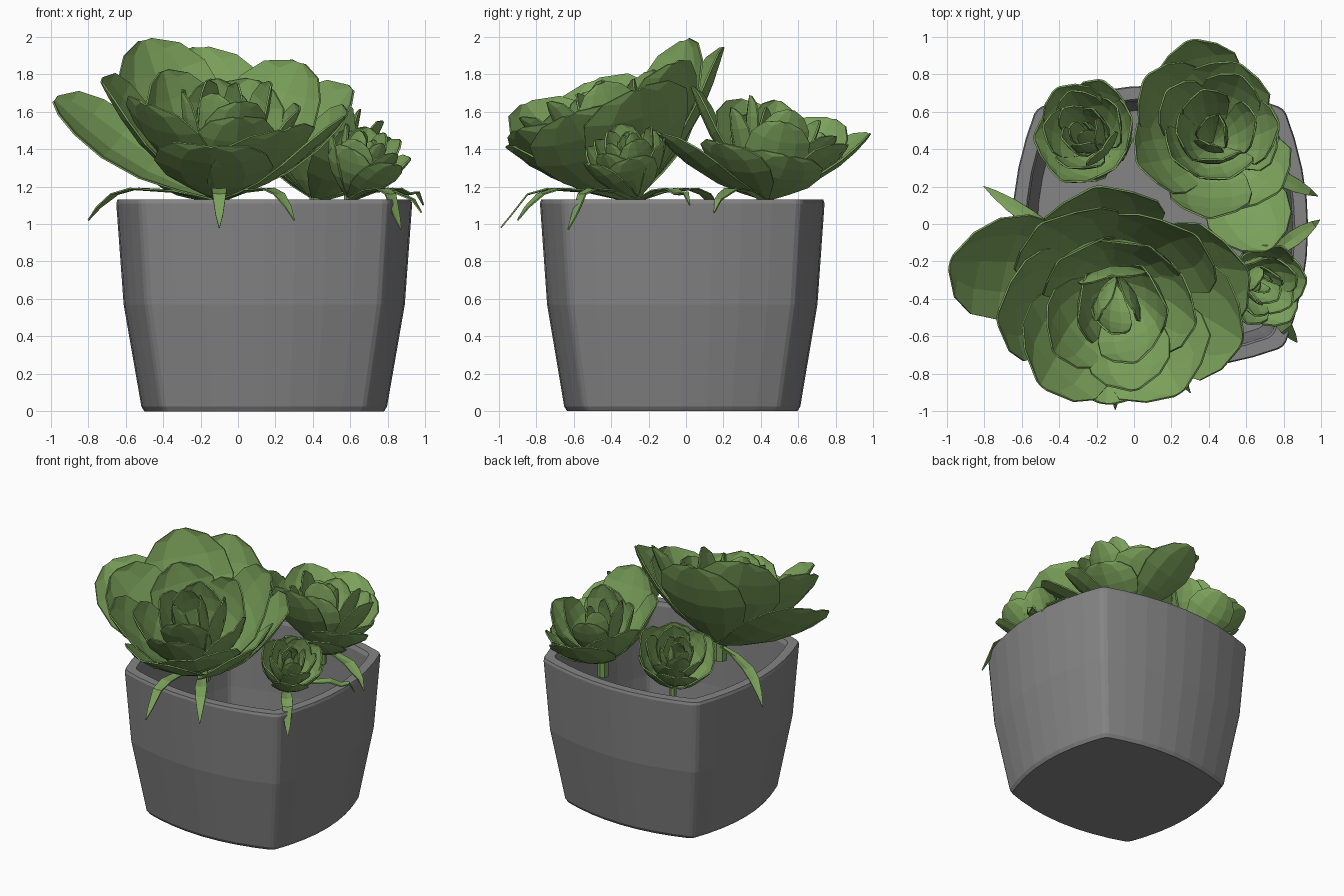
import bpy, bmesh, math, random
from mathutils import Vector

if "Cube" in bpy.data.objects:
    bpy.data.objects.remove(bpy.data.objects["Cube"])

random.seed(4)


def material(name, rgb):
    m = bpy.data.materials.new(name)
    m.diffuse_color = (*rgb, 1)
    m.use_nodes = True
    m.node_tree.nodes["Principled BSDF"].inputs["Base Color"].default_value = m.diffuse_color
    return m


GREY = material("pot grey", (0.235, 0.232, 0.235))
GREEN = material("leaf green", (0.2, 0.36, 0.105))


def finish(bm, name, mat, thickness=0):
    me = bpy.data.meshes.new(name)
    bmesh.ops.recalc_face_normals(bm, faces=bm.faces)
    bm.to_mesh(me)
    bm.free()
    me.materials.append(mat)
    ob = bpy.data.objects.new(name, me)
    bpy.context.collection.objects.link(ob)
    if thickness:
        mod = ob.modifiers.new("thickness", 'SOLIDIFY')
        mod.thickness = thickness
        mod.offset = 0
    return ob


def skin(bm, rows, closed=False):
    """Join rows of points into quads."""
    vs = [[bm.verts.new(p) for p in r] for r in rows]
    n = len(rows[0])
    for a, b in zip(vs, vs[1:]):
        for i in range(n if closed else n - 1):
            j = (i + 1) % n
            bm.faces.new((a[i], a[j], b[j], b[i]))
    return vs


# Pot: bulged square lofted up the outside and down into the deep hollow
def pot_loop(z, scale):
    pts = []
    for k in range(4):
        a = k * math.pi / 2
        for t in [-0.99, -0.95, -0.75, -0.5, -0.25, 0, 0.25, 0.5, 0.75, 0.95, 0.99]:
            u, v = 0.665 * t, -(0.66 + 0.13 * (1 - t * t))
            if abs(t) > 0.98:
                v += 0.008
            x = u * math.cos(a) - v * math.sin(a)
            y = u * math.sin(a) + v * math.cos(a)
            pts.append(Vector((0.14 + x * scale, -0.02 + y * scale * 0.963, z)))
    return pts


bm = bmesh.new()
profile = [(0, 0.81), (0.025, 0.83), (0.57, 0.95), (1.11, 1.0), (1.13, 0.992), (1.13, 0.91),
           (1.1, 0.895), (0.57, 0.87), (0.2, 0.83)]
loops = skin(bm, [pot_loop(z, s) for z, s in profile], closed=True)
bm.faces.new(loops[0])
bm.faces.new(loops[-1])
finish(bm, "pot", GREY)

# Petal: cupped obovate sheet from base to tip, hollow side towards the axis
OUTLINE = [(0, 0.12), (0.2, 0.48), (0.4, 0.82), (0.62, 1.0), (0.8, 0.92), (0.93, 0.6), (1, 0.14)]


def petal(bm, base, tip, axis, width, cup=0.3, belly=0.1):
    d = tip - base
    side = axis.cross(d).normalized()
    n = d.cross(side).normalized()
    rows = []
    for t, w in OUTLINE:
        hw = w * width / 2 * random.uniform(0.95, 1.05)
        mid = base + d * t - n * belly * d.length * math.sin(math.pi * t)
        rows.append([mid + side * hw * s + n * cup * hw * s * s for s in (-1, -0.55, 0, 0.55, 1)])
    skin(bm, rows)


def ring(bm, base, axis, count, length, angle, width, phase):
    """Ring of petals opened from the axis by the given angle."""
    u = axis.orthogonal().normalized()
    v = axis.cross(u)
    for i in range(count):
        a = phase + 2 * math.pi * (i + random.uniform(-0.1, 0.1)) / count
        o = math.radians(angle + random.uniform(-4, 4))
        d = axis * math.cos(o) + (u * math.cos(a) + v * math.sin(a)) * math.sin(o)
        petal(bm, base, base + d * length * random.uniform(0.93, 1.05), axis, width)


def rosette(name, base, axis, outer, outer_width, rings, lift=0.02):
    base, axis = Vector(base), Vector(axis).normalized()
    bm = bmesh.new()
    for tip in outer:
        petal(bm, base, Vector(tip), axis, outer_width, 0.25, 0.08)
    for i, (count, length, angle, width) in enumerate(rings):
        ring(bm, base + axis * lift * i, axis, count, length, angle, width, 0.4 + i * 0.6)
    finish(bm, name, GREEN, 0.01)


LARGE = ((-0.1, -0.28, 1.13), (0.02, -0.33, 0.9))
rosette("large_rosette", *LARGE,
        [(-0.98, -0.2, 1.66), (-0.5, 0.0, 1.98), (-0.2, 0.2, 1.94), (0.33, -0.06, 1.86),
         (0.61, -0.25, 1.72), (0.58, -0.62, 1.58), (0.25, -0.9, 1.5), (-0.15, -0.96, 1.41),
         (-0.5, -0.86, 1.64), (-0.73, -0.5, 1.76)], 0.64,
        [(5, 0.72, 38, 0.48), (4, 0.64, 23, 0.36), (3, 0.54, 13, 0.24)], 0.05)

BACK = ((0.42, 0.42, 1.13), (0.02, 0.2, 0.95))
rosette("back_rosette", *BACK,
        [(0.72, -0.14, 1.48), (0.4, 0.03, 1.73), (0.02, 0.32, 1.66), (0.06, 0.78, 1.56),
         (0.3, 0.98, 1.48), (0.55, 0.86, 1.42), (0.77, 0.55, 1.36), (0.78, 0.18, 1.43)], 0.46,
        [(5, 0.54, 36, 0.34), (4, 0.52, 22, 0.26), (3, 0.43, 11, 0.17)], 0.03)

LEFT = ((-0.17, 0.4, 1.13), (-0.31, 0.28, 0.9))
rosette("left_rosette", *LEFT, [], 0,
        [(6, 0.44, 41, 0.33), (5, 0.42, 29, 0.25), (5, 0.38, 18, 0.17), (3, 0.32, 8, 0.11)])

RIGHT = ((0.59, -0.26, 1.14), (0.34, -0.23, 0.9))
rosette("right_rosette", *RIGHT, [], 0,
        [(6, 0.39, 39, 0.27), (5, 0.38, 26, 0.21), (4, 0.35, 15, 0.14), (3, 0.29, 7, 0.08)])

# Short stems reaching into the pot
for name, (base, axis), r in (("large_stem", LARGE, 0.05), ("back_stem", BACK, 0.04),
                              ("left_stem", LEFT, 0.025), ("right_stem", RIGHT, 0.025)):
    bm = bmesh.new()
    bmesh.ops.create_cone(bm, cap_ends=True, segments=7, radius1=r, radius2=r, depth=0.16)
    bmesh.ops.translate(bm, verts=bm.verts, vec=Vector((base[0], base[1], 1.1)))
    finish(bm, name, GREEN)

# Narrow leaves arching out over the rim
bm = bmesh.new()
for (base, _), tip in ((LARGE, (-0.8, 0.2, 1.02)), (LARGE, (-0.1, -0.99, 0.98)),
                       (LARGE, (0.3, -0.9, 1.02)), (RIGHT, (0.87, -0.63, 0.97)),
                       (RIGHT, (0.99, 0.02, 1.1)), (BACK, (0.98, 0.15, 1.06))):
    a, b = Vector(base), Vector(tip)
    d = b - a
    side = Vector((-d.y, d.x, 0)).normalized()
    rows = []
    for t, w, z in ((0, 0.015, 1.13), (0.35, 0.03, 1.18), (0.65, 0.042, 1.19),
                    (0.8, 0.036, 1.16), (0.92, 0.02, b.z + 0.07), (1, 0.002, b.z)):
        p = a + d * t
        p.z = z
        rows.append([p - side * w, p - Vector((0, 0, 0.015 * (1 - t))), p + side * w])
    skin(bm, rows)
finish(bm, "narrow_leaves", GREEN, 0.008)
